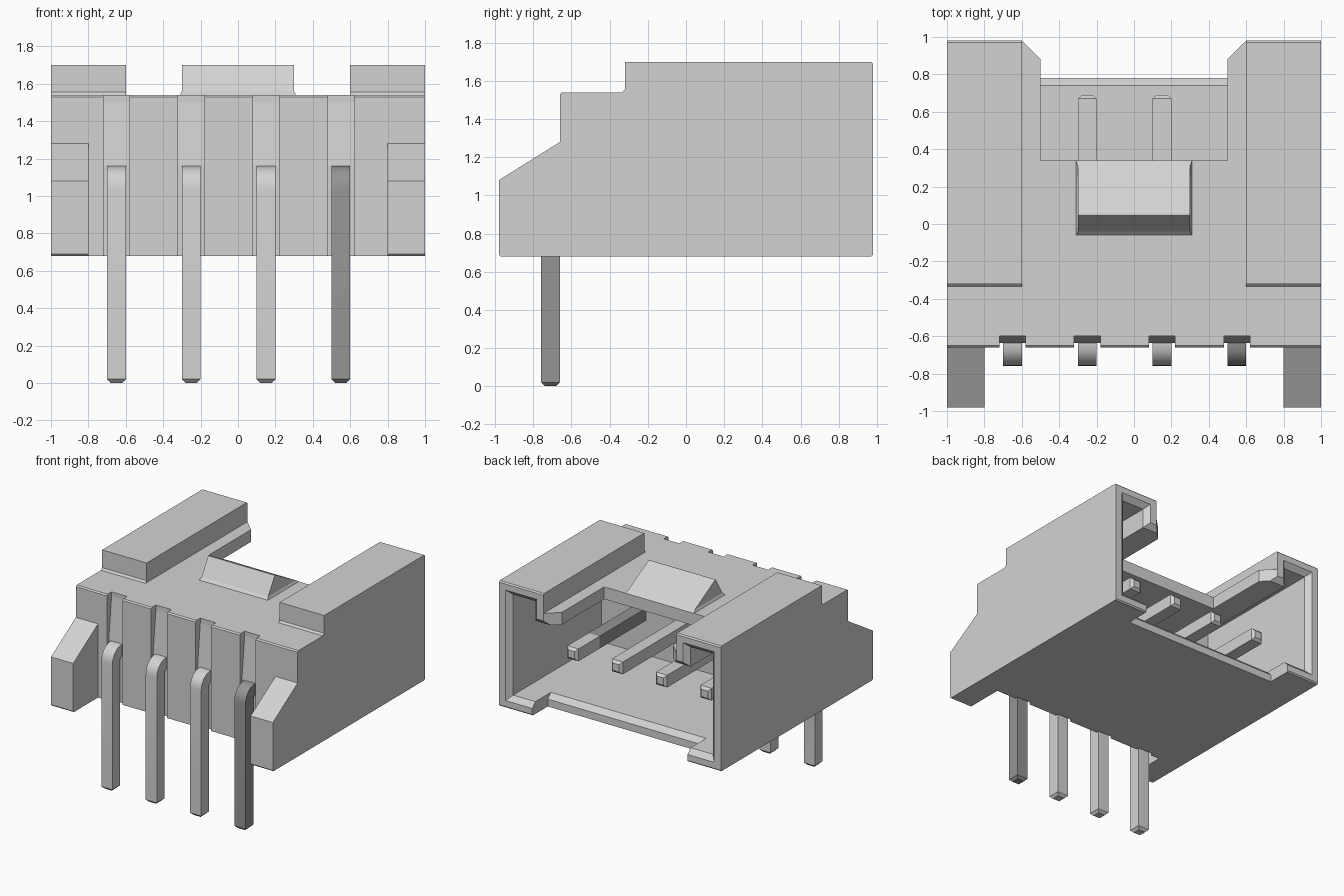
import bpy, bmesh, math

if "Cube" in bpy.data.objects:
    bpy.data.objects.remove(bpy.data.objects["Cube"])


def material(name, value):
    m = bpy.data.materials.new(name)
    m.use_nodes = True
    m.diffuse_color = (value, value, value, 1)
    m.node_tree.nodes["Principled BSDF"].inputs["Base Color"].default_value = (value, value, value, 1)
    return m


light = material("light grey", 0.65)
dark = material("dark grey", 0.30)


def loft(name, rings, mats=(light,)):
    """Closed solid through rings of equal point count."""
    bm = bmesh.new()
    loops = [[bm.verts.new(p) for p in ring] for ring in rings]
    n = len(loops[0])
    for a, b in zip(loops, loops[1:]):
        for i in range(n):
            j = (i + 1) % n
            bm.faces.new((a[i], a[j], b[j], b[i]))
    bm.faces.new(loops[0])
    bm.faces.new(loops[-1])
    bmesh.ops.recalc_face_normals(bm, faces=bm.faces)
    me = bpy.data.meshes.new(name)
    bm.to_mesh(me)
    bm.free()
    ob = bpy.data.objects.new(name, me)
    bpy.context.collection.objects.link(ob)
    for m in mats:
        me.materials.append(m)
    return ob


def prism_x(name, yz, a, b):
    return loft(name, [[(x, y, z) for y, z in yz] for x in (a, b)])


def prism_z(name, xy, a, b):
    return loft(name, [[(x, y, z) for x, y in xy] for z in (a, b)])


def rect(x, y0, y1):
    return [(-x, y0), (x, y0), (x, y1), (-x, y1)]


def cut(target, cutter):
    cutter.hide_render = True
    mod = target.modifiers.new("cut", "BOOLEAN")
    mod.operation = "DIFFERENCE"
    mod.solver = "EXACT"
    mod.object = cutter
    bpy.context.view_layer.objects.active = target
    bpy.ops.object.modifier_apply(modifier=mod.name)
    bpy.data.objects.remove(cutter)


def cavity_section(y, w):
    half = [(1 - w, 0.68 + w), (1 - w, 1.70 - w), (0.6 + w, 1.70 - w), (0.6 + w, 1.54 - w)]
    return [(x, y, z) for x, z in half] + [(-x, y, z) for x, z in reversed(half)]


# Housing from its side profile
housing = prism_x("housing", [
    (-0.98, 0.69), (-0.98, 1.08), (-0.66, 1.28), (-0.66, 1.53), (-0.65, 1.54),
    (-0.335, 1.54), (-0.32, 1.555), (-0.32, 1.70), (0.97, 1.70), (0.98, 1.69),
    (0.98, 0.69), (0.97, 0.68), (-0.97, 0.68)], -1, 1)

# Space between the front feet, and between the raised side rails
cut(housing, prism_z("foot_gap", rect(0.8, -1.2, -0.66), 0.5, 1.9))
cut(housing, prism_z("rail_gap", rect(0.6, -1.2, 1.2), 1.54, 1.9))

# Hollow interior with a flared rim
cut(housing, loft("cavity", [cavity_section(y, w) for y, w in
                             ((-0.2, 0.1), (0.94, 0.1), (0.98, 0.06), (1.1, 0.06))]))

# Openings in the roof and floor at the back
cut(housing, prism_z("roof_notch", [(-0.5, 0.34), (0.5, 0.34), (0.5, 0.88), (0.6, 0.98), (0.6, 1.1),
                                    (-0.6, 1.1), (-0.6, 0.98), (-0.5, 0.88)], 1.2, 1.9))
cut(housing, prism_z("floor_notch", rect(0.7, 0.78, 1.2), 0.5, 0.9))
cut(housing, prism_x("floor_chamfer", [(0.72, 0.80), (0.82, 0.70), (0.82, 0.80)], -0.7, 0.7))

# Slots in the front wall, one behind each pin
pin_centres = [-0.65 + 0.4 * i for i in range(4)]
for c in pin_centres:
    cut(housing, prism_x("slot", [(-0.8, 0.6), (-0.635, 0.6), (-0.635, 1.16), (-0.60, 1.50),
                                  (-0.60, 1.6), (-0.8, 1.6)], c - 0.07, c + 0.07))

# Latch wedge on the roof
loft("latch_wedge", [
    [(-0.31, -0.06, 1.53), (0.31, -0.06, 1.53), (0.31, 0.34, 1.53), (-0.31, 0.34, 1.53)],
    [(-0.31, -0.06, 1.54), (0.31, -0.06, 1.54), (0.31, 0.34, 1.54), (-0.31, 0.34, 1.54)],
    [(-0.30, -0.04, 1.56), (0.30, -0.04, 1.56), (0.30, 0.31, 1.56), (-0.30, 0.31, 1.56)],
    [(-0.30, 0.045, 1.70), (0.30, 0.045, 1.70), (0.30, 0.055, 1.70), (-0.30, 0.055, 1.70)]])

# Bent pins: (outer edge, inner edge, half width) along the path
path = [((-0.74, 0), (-0.68, 0), 0.03), ((-0.76, 0.02), (-0.66, 0.02), 0.05)]
for k in range(7):
    a = math.pi - k * math.pi / 12
    path.append(tuple((-0.64 + r * math.cos(a), 1.04 + r * math.sin(a)) for r in (0.12, 0.02)) + (0.05,))
path += [((0.4, 1.16), (0.4, 1.06), 0.05), ((0.67, 1.16), (0.67, 1.06), 0.05),
         ((0.69, 1.14), (0.69, 1.08), 0.03)]

for i, c in enumerate(pin_centres):
    rings = [[(c - h, *o), (c + h, *o), (c + h, *n), (c - h, *n)] for o, n, h in path]
    pin = loft(f"pin_{i + 1}", rings, (light, dark))
    # The last pin is dark except at its inner end
    if i == 3:
        for f in pin.data.polygons:
            f.material_index = 1 if f.center.y < 0.4 else 0
    bpy.ops.object.select_all(action="DESELECT")
    pin.select_set(True)
    bpy.context.view_layer.objects.active = pin
    bpy.ops.object.shade_smooth_by_angle(angle=math.radians(30))
